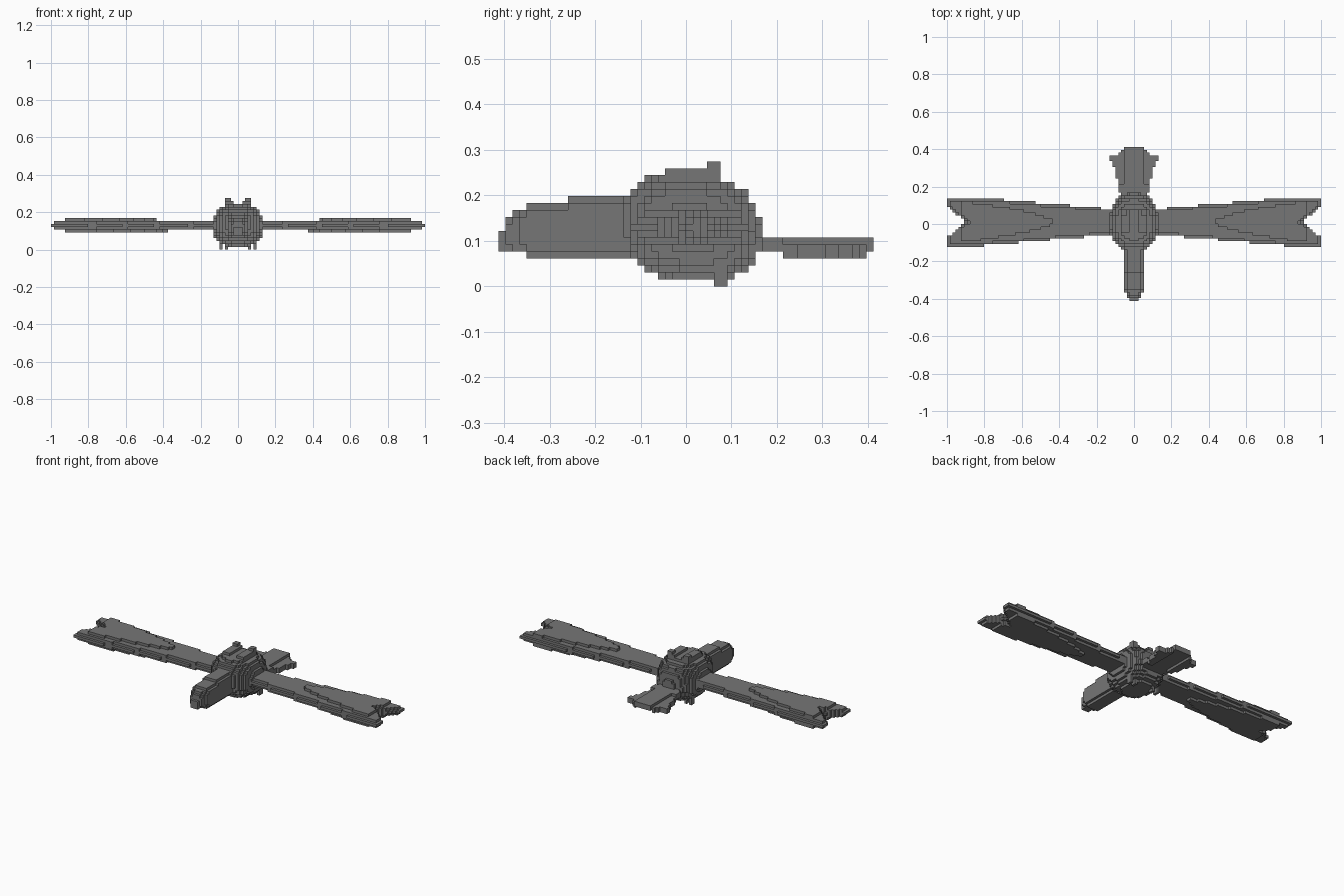
import bpy
import bmesh
from mathutils import Vector

V = 2 / 131          # edge length of one block
CENTRE_Z = 8.5 * V   # height of the body and wing mid layer

if "Cube" in bpy.data.objects:
    bpy.data.objects.remove(bpy.data.objects["Cube"], do_unlink=True)

grey = bpy.data.materials.new("plain_grey")
grey.use_nodes = True
GREY = (0.18, 0.18, 0.18, 1)
grey.diffuse_color = GREY
grey.node_tree.nodes["Principled BSDF"].inputs["Base Color"].default_value = GREY


def blocks(name, inside, xs, ys, zs):
    """Make a blocky shell from every grid cell whose centre lies inside."""
    cells = {(i, j, k) for i in range(*xs) for j in range(*ys) for k in range(*zs)
             if inside(i * V, (j + 0.5) * V, (k + 0.5) * V)}
    bm = bmesh.new()
    corners = {}

    def corner(p):
        if p not in corners:
            corners[p] = bm.verts.new(((p[0] - 0.5) * V, p[1] * V, p[2] * V))
        return corners[p]

    for cell in cells:
        for axis in range(3):
            u, w = (axis + 1) % 3, (axis + 2) % 3
            for side in (0, 1):
                near = list(cell)
                near[axis] += 2 * side - 1
                if tuple(near) in cells:
                    continue
                ring = []
                for a, b in ((0, 0), (1, 0), (1, 1), (0, 1)):
                    p = list(cell)
                    p[axis] += side
                    p[u] += a
                    p[w] += b
                    ring.append(corner(tuple(p)))
                bm.faces.new(ring if side else ring[::-1])
    mesh = bpy.data.meshes.new(name)
    bm.to_mesh(mesh)
    bm.free()
    mesh.materials.append(grey)
    obj = bpy.data.objects.new(name, mesh)
    bpy.context.collection.objects.link(obj)
    return obj


def ramp(t, points):
    """Straight-line interpolation through (position, value) pairs."""
    for (a, va), (b, vb) in zip(points, points[1:]):
        if t <= b:
            return va + (vb - va) * max(0, (t - a) / (b - a))
    return points[-1][1]


# Rounded body, leaning slightly forward at the top
def body(x, y, z):
    h = z - CENTRE_Z
    y = y - 0.01 + 0.12 * h
    return (abs(x / 0.13) ** 2.4 + abs(y / 0.154) ** 2.4 + abs(h / 0.12) ** 2.4) < 1


blocks("body", body, (-10, 11), (-12, 13), (0, 17))


# Head: long rounded box with a stepped, sloping nose
def head(x, y, z):
    top = ramp(y, [(-0.412, 0.10), (-0.397, 0.143), (-0.37, 0.165),
                   (-0.34, 0.182), (-0.27, 0.186), (-0.25, 0.198)])
    low = ramp(y, [(-0.412, 0.078), (-0.35, 0.072), (-0.34, 0.06)])
    half = ramp(y, [(-0.412, 0.018), (-0.39, 0.035), (-0.36, 0.053)])
    mid, tall = (top + low) / 2, (top - low) / 2
    return abs(x / half) ** 3 + abs((z - mid) / tall) ** 3 < 1


blocks("head", head, (-4, 5), (-27, -5), (3, 14))


# Tail: thin fan whose edges droop below the middle
def tail(x, y, z):
    half = ramp(y, [(0.1, 0.07), (0.2, 0.08), (0.33, 0.115), (0.345, 0.13),
                    (0.365, 0.125), (0.375, 0.08), (0.395, 0.07), (0.412, 0.045)])
    drop = V if abs(x) > 0.06 and y > 0.215 else 0
    return abs(x) < half and 5 * V < z + drop < 7 * V


blocks("tail", tail, (-9, 10), (6, 27), (3, 8))


# Wings: lens-like blades that widen outward and end in a V notch
def wing(x, y, z):
    x, y = abs(x), y - 0.012
    layer = round(abs(z - CENTRE_Z) / V)
    half = ramp(x, [(0.1, 0.066), (0.5, 0.1), (0.8, 0.127)])
    tip = 0.9 + 1.15 * abs(y)
    if layer == 2:
        start = 0.43 if z > CENTRE_Z else 0.37
        half = 0.105 * (max(0, x - start) / 0.45) ** 0.6
        return abs(y) < min(half, 0.105) and x < min(tip - 0.02, 0.92)
    if layer == 1:
        return abs(y) < half - 0.012 and x < min(tip - 0.008, 0.985)
    return abs(y) < half and x < tip


for name, span in (("left_wing", (6, 66)), ("right_wing", (-65, -5))):
    blocks(name, wing, span, (-10, 11), (6, 11))


# Ear tufts sweeping back over the body, and two claws under each side
def ear(x, y, z):
    if z > 17 * V:
        return 0.04 < abs(x) < 0.065 and y > 0.04
    return 0.025 < abs(x) < 0.065


def claw(x, y, z):
    return round(abs(x) / V) in (4, 6)


for side, span in (("left", (1, 8)), ("right", (-7, 0))):
    blocks(side + "_ear", ear, span, (-3, 5), (15, 18))
    blocks(side + "_claws", claw, span, (4, 6), (0, 3))
